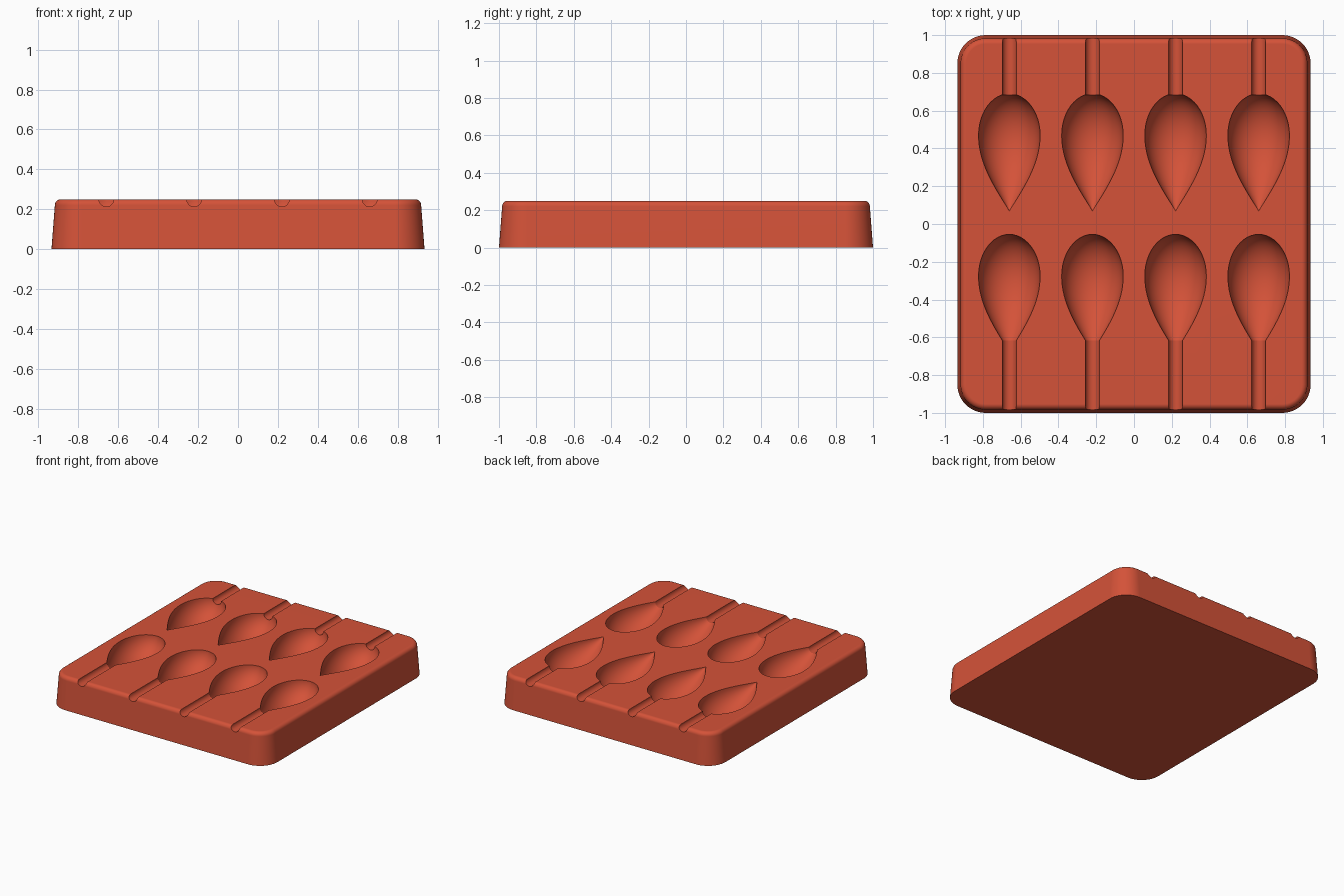
import bpy, bmesh, math
from mathutils import Vector

if "Cube" in bpy.data.objects:
    bpy.data.objects.remove(bpy.data.objects["Cube"], do_unlink=True)

TOP = 0.25
COLUMNS = [-0.66, -0.22, 0.22, 0.66]


def loft(bm, rings):
    """Skin closed rings of equal length and cap both ends."""
    rows = [[bm.verts.new(p) for p in ring] for ring in rings]
    n = len(rows[0])
    for a, b in zip(rows, rows[1:]):
        for i in range(n):
            j = (i + 1) % n
            bm.faces.new((a[i], a[j], b[j], b[i]))
    bm.faces.new(rows[0][::-1])
    bm.faces.new(rows[-1])


def make_object(name, bm):
    bmesh.ops.recalc_face_normals(bm, faces=bm.faces)
    mesh = bpy.data.meshes.new(name)
    bm.to_mesh(mesh)
    bm.free()
    obj = bpy.data.objects.new(name, mesh)
    bpy.context.collection.objects.link(obj)
    return obj


def rounded_rectangle(inset, z, steps=12):
    hx, hy, radius = 0.935 - inset, 1.0 - inset, 0.15 - inset
    ring = []
    for q, (sx, sy) in enumerate([(1, 1), (-1, 1), (-1, -1), (1, -1)]):
        for k in range(steps + 1):
            a = (q + k / steps) * math.pi / 2
            ring.append(Vector((sx * (hx - radius) + radius * math.cos(a),
                                sy * (hy - radius) + radius * math.sin(a), z)))
    return ring


def circle(x, y, radius, sides):
    return [Vector((x + radius * math.cos(2 * math.pi * i / sides), y,
                    TOP + radius * math.sin(2 * math.pi * i / sides)))
            for i in range(sides)]


# Tapered slab with a rounded top rim
bm = bmesh.new()
rings = [rounded_rectangle(0, 0)]
FILLET = 0.03
for k in range(7):
    a = k / 6 * math.pi / 2
    rings.append(rounded_rectangle(0.017 + FILLET * (1 - math.cos(a)),
                                   TOP - FILLET * (1 - math.sin(a))))
loft(bm, rings)
mould = make_object("mould_tray", bm)

# Teardrop cavities: elliptical head, cosine tail
HEAD, TAIL, WIDEST = 0.22, 0.40, 0.163
profile = []
for k in range(1, 13):
    a = k / 12 * math.pi / 2
    profile.append((HEAD * (1 - math.cos(a)), WIDEST * math.sin(a)))
for k in range(1, 16):
    u = k / 16
    profile.append((HEAD + TAIL * u, WIDEST * math.cos(u * math.pi / 2)))
profile = [(0, 0.002)] + profile + [(HEAD + TAIL, 0.001)]
bm = bmesh.new()
for x in COLUMNS:
    for start in (0.69, -0.055):
        loft(bm, [circle(x, start - t, r, 48) for t, r in profile])
drops = make_object("drop_cutter", bm)

# Stick grooves running out of the front and back edges
bm = bmesh.new()
for x in COLUMNS:
    for y0, y1 in ((0.66, 1.1), (-1.1, -0.60)):
        loft(bm, [circle(x, y0, 0.037, 24), circle(x, y1, 0.037, 24)])
grooves = make_object("groove_cutter", bm)

for cutter in (drops, grooves):
    cutter.hide_render = True
    mod = mould.modifiers.new(cutter.name, 'BOOLEAN')
    mod.operation = 'DIFFERENCE'
    mod.solver = 'EXACT'
    mod.object = cutter

# Bake the cuts and drop the helpers
depsgraph = bpy.context.evaluated_depsgraph_get()
carved = bpy.data.meshes.new_from_object(mould.evaluated_get(depsgraph))
mould.modifiers.clear()
mould.data = carved
for cutter in (drops, grooves):
    bpy.data.objects.remove(cutter, do_unlink=True)

# Silicone red material
red = bpy.data.materials.new("brick_red")
red.use_nodes = True
colour = (0.66, 0.085, 0.04, 1)
red.diffuse_color = colour
red.node_tree.nodes["Principled BSDF"].inputs["Base Color"].default_value = colour
carved.materials.clear()
carved.materials.append(red)

bpy.ops.object.select_all(action='DESELECT')
mould.select_set(True)
bpy.context.view_layer.objects.active = mould
bpy.ops.object.shade_smooth_by_angle(angle=math.radians(30))
weighted = mould.modifiers.new("flat_top_normals", 'WEIGHTED_NORMAL')
weighted.keep_sharp = True
